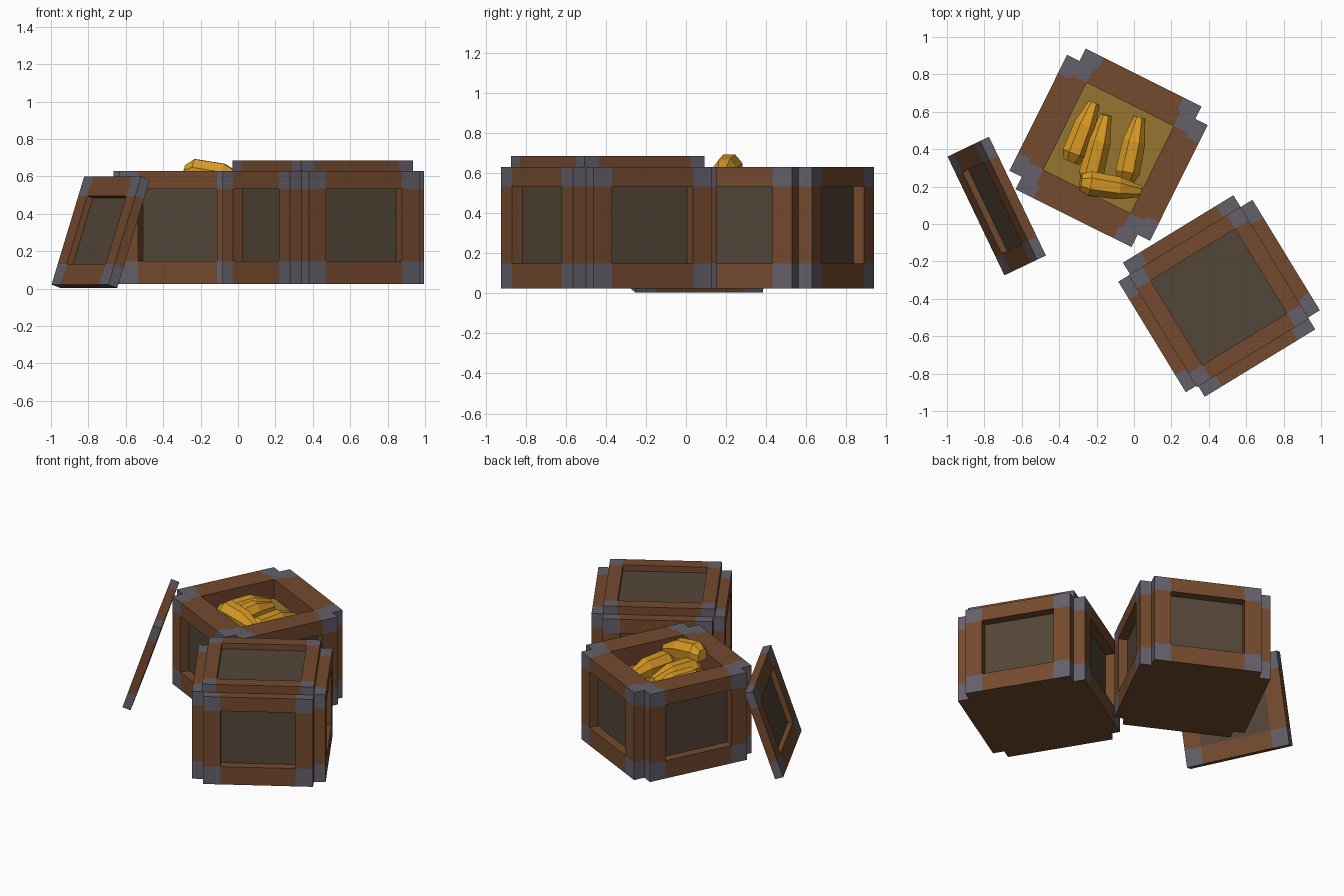
import bpy, bmesh, math
from mathutils import Matrix, Vector

if "Cube" in bpy.data.objects:
    bpy.data.objects.remove(bpy.data.objects["Cube"])


def mat(name, r, g, b):
    m = bpy.data.materials.new(name)
    lin = [((c / 255 + 0.055) / 1.055) ** 2.4 for c in (r, g, b)]
    m.diffuse_color = (*lin, 1)
    m.use_nodes = True
    m.node_tree.nodes["Principled BSDF"].inputs["Base Color"].default_value = m.diffuse_color
    return m


WOOD, METAL, PANEL, FLOOR = range(4)
MATS = [mat("brown wood", 116, 74, 46), mat("grey metal", 100, 96, 106),
        mat("dark board", 84, 70, 56), mat("dull gold floor", 150, 118, 46)]
GOLD = mat("bright gold", 216, 154, 36)
T, RZ, RX = (Matrix.Translation,
             lambda a: Matrix.Rotation(math.radians(a), 4, 'Z'),
             lambda a: Matrix.Rotation(math.radians(a), 4, 'X'))


def finish(name, bm, mats, matrix):
    bmesh.ops.recalc_face_normals(bm, faces=bm.faces)
    me = bpy.data.meshes.new(name)
    bm.to_mesh(me)
    bm.free()
    for m in mats:
        me.materials.append(m)
    ob = bpy.data.objects.new(name, me)
    ob.matrix_world = matrix
    bpy.context.collection.objects.link(ob)
    return ob


def plate(name, xs, ys, depth, recess, matrix, centre=PANEL, back_detail=False, plain_base=False):
    """Framed slab: front at z=0, metal corners, recessed middle."""
    bm = bmesh.new()
    front = [[bm.verts.new((x, y, 0)) for y in ys] for x in xs]
    back = [[bm.verts.new((x, y, -depth)) for y in ys] for x in xs]

    def add(verts, m):
        bm.faces.new(verts).material_index = m

    for i in range(3):
        for j in range(3):
            corner = i != 1 and j != 1
            mid = i == 1 and j == 1
            cell = [(i, j), (i + 1, j), (i + 1, j + 1), (i, j + 1)]
            if not mid:
                add([front[a][b] for a, b in cell], METAL if corner else WOOD)
            m = (METAL if corner else PANEL if mid else WOOD) if back_detail else WOOD
            add([back[a][b] for a, b in cell], m)
    # outer edges
    for k in range(3):
        m = WOOD if k == 1 else METAL
        for e in (0, 3):
            add([front[k][e], front[k + 1][e], back[k + 1][e], back[k][e]],
                WOOD if plain_base and e == 0 else m)
            add([front[e][k], front[e][k + 1], back[e][k + 1], back[e][k]], m)
    # recess
    rim = [front[1][1], front[2][1], front[2][2], front[1][2]]
    low = [bm.verts.new(v.co - Vector((0, 0, recess))) for v in rim]
    for k in range(4):
        n = (k + 1) % 4
        add([rim[k], rim[n], low[n], low[k]], WOOD)
    add(low, centre)
    return finish(name, bm, MATS, matrix)


def sym(outer, inner):
    return [-outer, -inner, inner, outer]


Z0, TOP, HALF, OUT = 0.025, 0.63, 0.346, 0.42
WALL_Z = [0, 0.123, 0.508, 0.605]


def crate(name, x, y, yaw):
    base = T((x, y, 0)) @ RZ(yaw)
    plate(name + "_core", sym(HALF, 0.26), sym(HALF, 0.26), TOP - Z0, 0.13,
          base @ T((0, 0, TOP)), FLOOR)
    for k in range(4):
        plate(f"{name}_wall_{k + 1}", sym(HALF, 0.237), WALL_Z, OUT - HALF, 0.06,
              base @ RZ(90 * k) @ T((0, -OUT, Z0)) @ RX(90), plain_base=True)


crate("open_crate", -0.136, 0.407, -26.5)
crate("closed_crate", 0.455, -0.385, 31.4)

# lid resting on the closed crate
plate("closed_lid", sym(0.351, 0.265), sym(0.351, 0.265), 0.055, 0.04,
      T((0.453, -0.39, 0.685)) @ RZ(31.4))

# loose lid leaning on the open crate
plate("leaning_lid", sym(0.352, 0.24), [0, 0.115, 0.5, 0.61], 0.055, 0.035,
      T((-0.734, 0.096, 0.302)) @ RZ(-64.4) @ RX(71.5) @ T((0, -0.305, 0.0275)),
      back_detail=True)


def ingot(name, length, matrix):
    """Faceted bar along x, tapering to both ends."""
    bm = bmesh.new()
    section = [(-0.5, 0), (0.5, 0), (0.55, 0.6), (0.25, 1), (-0.25, 1), (-0.55, 0.6)]
    rings = []
    for t, w, h in [(-0.5, 0.08, 0.07), (-0.36, 0.12, 0.11), (0.12, 0.11, 0.11), (0.5, 0.055, 0.06)]:
        rings.append([bm.verts.new((t * length, a * w, b * h)) for a, b in section])
    for r, s in zip(rings, rings[1:]):
        for k in range(6):
            n = (k + 1) % 6
            bm.faces.new([r[k], r[n], s[n], s[k]])
    bm.faces.new(rings[0])
    bm.faces.new(rings[-1])
    return finish(name, bm, [GOLD], matrix)


# gold bars: x, y, z, heading, pitch, length
bars = [(-0.275, 0.49, 0.49, 69, 0, 0.34), (-0.195, 0.40, 0.5, 76, -3, 0.38),
        (-0.008, 0.40, 0.49, 78, 0, 0.35), (-0.13, 0.2, 0.565, -9, 9, 0.33)]
for n, (x, y, z, head, pitch, length) in enumerate(bars):
    ingot(f"gold_bar_{n + 1}", length,
          T((x, y, z)) @ RZ(head) @ Matrix.Rotation(math.radians(pitch), 4, 'Y'))
